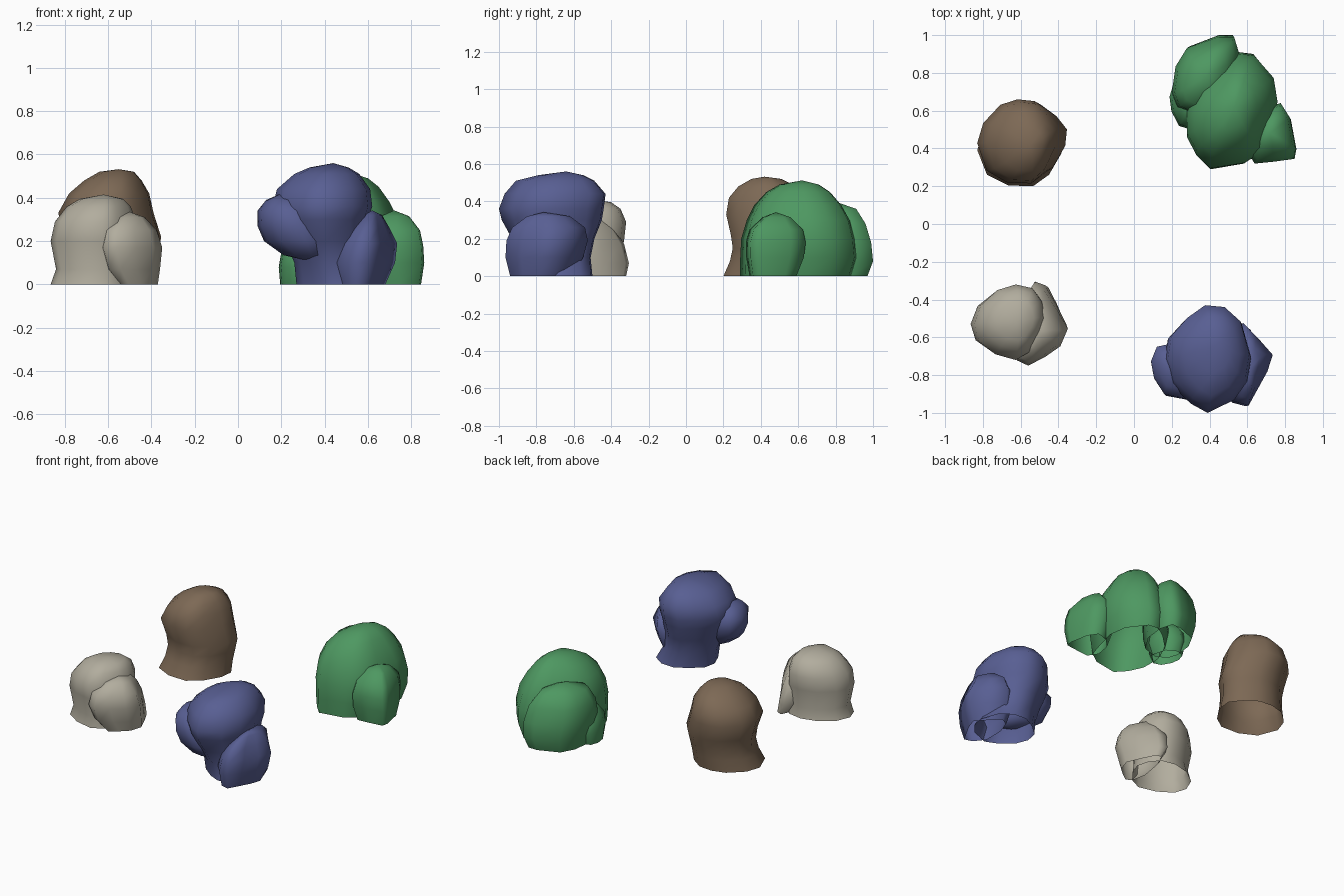
import bpy, bmesh, math


def material(name, rgb):
    m = bpy.data.materials.new(name)
    m.diffuse_color = (*rgb, 1)
    return m


BROWN = material("brown", (0.205, 0.141, 0.091))
STONE = material("pale stone", (0.445, 0.418, 0.342))
BLUE = material("slate blue", (0.098, 0.114, 0.292))
GREEN = material("leaf green", (0.076, 0.314, 0.120))


def blob(name, mat, plan, rings, apex, bottom=None):
    """Loft a plan outline through rings (z, x0, x1, y0, y1); bottom stays open unless given."""
    xs, ys = [p[0] for p in plan], [p[1] for p in plan]
    ax, bx, ay, by = min(xs), max(xs), min(ys), max(ys)
    unit = [((x - ax) / (bx - ax), (y - ay) / (by - ay)) for x, y in plan]
    # order counter-clockwise
    unit.sort(key=lambda p: math.atan2(p[1] - 0.5, p[0] - 0.5))
    n = len(unit)
    bm = bmesh.new()
    loops = [[bm.verts.new((x0 + u * (x1 - x0), y0 + v * (y1 - y0), z)) for u, v in unit]
             for z, x0, x1, y0, y1 in rings]
    for lo, hi in zip(loops, loops[1:]):
        for i in range(n):
            j = (i + 1) % n
            bm.faces.new((lo[i], lo[j], hi[j], hi[i]))
    top = bm.verts.new(apex)
    for i in range(n):
        bm.faces.new((loops[-1][i], loops[-1][(i + 1) % n], top))
    if bottom:
        low = bm.verts.new(bottom)
        for i in range(n):
            bm.faces.new((loops[0][(i + 1) % n], loops[0][i], low))
    for f in bm.faces:
        f.smooth = True
    me = bpy.data.meshes.new(name)
    bm.to_mesh(me)
    bm.free()
    me.materials.append(mat)
    ob = bpy.data.objects.new(name, me)
    bpy.context.collection.objects.link(ob)
    return ob


# Brown boulder
blob("brown_boulder", BROWN,
     [(-.35, .5), (-.36, .4), (-.43, .27), (-.52, .2), (-.66, .205), (-.78, .27),
      (-.835, .42), (-.8, .53), (-.7, .63), (-.6, .66), (-.5, .65), (-.41, .58)],
     [(0, -.83, -.375, .20, .60), (.08, -.80, -.375, .235, .61), (.15, -.79, -.365, .25, .62),
      (.22, -.80, -.355, .24, .64), (.33, -.83, -.39, .215, .66), (.42, -.78, -.41, .23, .645),
      (.48, -.71, -.445, .28, .59), (.52, -.64, -.48, .35, .51)], (-.55, .42, .532))

# Pale boulder and its side lobe
blob("pale_boulder", STONE,
     [(-.48, -.5), (-.5, -.58), (-.57, -.68), (-.64, -.72), (-.75, -.69), (-.84, -.62),
      (-.865, -.53), (-.83, -.43), (-.74, -.35), (-.64, -.32), (-.55, -.34), (-.5, -.41)],
     [(0, -.865, -.45, -.70, -.34), (.07, -.84, -.46, -.69, -.35), (.2, -.865, -.46, -.71, -.33),
      (.29, -.845, -.47, -.72, -.32), (.36, -.79, -.495, -.67, -.35), (.395, -.73, -.53, -.62, -.40)],
     (-.62, -.52, .415))
blob("pale_side_lobe", STONE,
     [(-.35, -.54), (-.39, -.64), (-.47, -.7), (-.56, -.75), (-.62, -.72), (-.65, -.6),
      (-.61, -.42), (-.54, -.3), (-.48, -.32), (-.41, -.43)],
     [(0, -.56, -.37, -.68, -.32), (.07, -.62, -.36, -.72, -.305), (.17, -.65, -.35, -.75, -.33),
      (.25, -.63, -.375, -.73, -.38), (.31, -.56, -.43, -.66, -.45)], (-.5, -.57, .335))

# Blue boulder with a raised left lobe and a low right lobe
blob("blue_boulder", BLUE,
     [(.62, -.7), (.6, -.83), (.53, -.93), (.39, -1.0), (.3, -.95), (.2, -.85),
      (.16, -.72), (.18, -.6), (.27, -.5), (.37, -.43), (.48, -.44), (.57, -.52)],
     [(0, .27, .66, -.88, -.5), (.1, .26, .60, -.88, -.51), (.2, .22, .59, -.93, -.49),
      (.3, .18, .60, -.985, -.45), (.36, .16, .62, -1.0, -.44), (.44, .18, .61, -.97, -.43),
      (.51, .26, .56, -.91, -.49), (.54, .33, .51, -.79, -.55)], (.44, -.64, .56))
blob("blue_left_lobe", BLUE,
     [(.40, -.9), (.3, -.93), (.18, -.91), (.11, -.82), (.09, -.73), (.13, -.65),
      (.25, -.63), (.36, -.68), (.41, -.79)],
     [(.135, .21, .41, -.88, -.7), (.2, .12, .41, -.92, -.65), (.27, .09, .38, -.93, -.63),
      (.34, .09, .34, -.92, -.63), (.39, .13, .28, -.87, -.67)], (.2, -.76, .42),
     (.32, -.8, .11))
blob("blue_right_lobe", BLUE,
     [(.73, -.69), (.7, -.78), (.65, -.87), (.6, -.96), (.53, -.94), (.46, -.85),
      (.46, -.68), (.5, -.56), (.57, -.52), (.65, -.6)],
     [(0, .47, .68, -.94, -.6), (.1, .45, .725, -.965, -.55), (.19, .47, .735, -.96, -.525),
      (.26, .52, .70, -.93, -.54), (.32, .58, .665, -.85, -.62)], (.62, -.76, .342))

# Green bush and its lobes
blob("green_bush", GREEN,
     [(.75, .65), (.71, .5), (.67, .38), (.58, .32), (.4, .29), (.33, .36), (.28, .46),
      (.28, .6), (.34, .74), (.46, .85), (.55, .91), (.63, .9), (.73, .78)],
     [(0, .30, .72, .29, .88), (.1, .285, .75, .29, .91), (.2, .28, .76, .295, .90),
      (.3, .285, .74, .325, .875), (.38, .32, .70, .365, .83), (.45, .38, .65, .43, .77),
      (.49, .45, .60, .50, .71)], (.53, .62, .512))
blob("green_back_lobe", GREEN,
     [(.2, .7), (.22, .84), (.28, .94), (.45, 1.0), (.53, 1.0), (.56, .9), (.54, .75),
      (.45, .62), (.32, .58), (.23, .62)],
     [(0, .24, .53, .60, .97), (.08, .22, .55, .58, 1.0), (.18, .20, .56, .58, .99),
      (.28, .215, .54, .59, .96), (.36, .26, .49, .63, .91)], (.38, .78, .405))
blob("green_left_lobe", GREEN,
     [(.19, .68), (.2, .6), (.24, .52), (.3, .5), (.38, .6), (.35, .73), (.27, .78), (.21, .75)],
     [(0, .195, .36, .53, .74), (.08, .188, .38, .50, .77), (.15, .20, .37, .51, .76),
      (.21, .24, .34, .56, .71)], (.29, .63, .24))
blob("green_right_lobe", GREEN,
     [(.86, .4), (.85, .345), (.74, .33), (.64, .32), (.59, .4), (.61, .53), (.69, .62),
      (.78, .65), (.83, .57)],
     [(0, .62, .845, .34, .59), (.1, .59, .86, .322, .63), (.18, .59, .855, .32, .64),
      (.25, .61, .84, .34, .625), (.315, .66, .79, .41, .56)], (.72, .48, .342))
